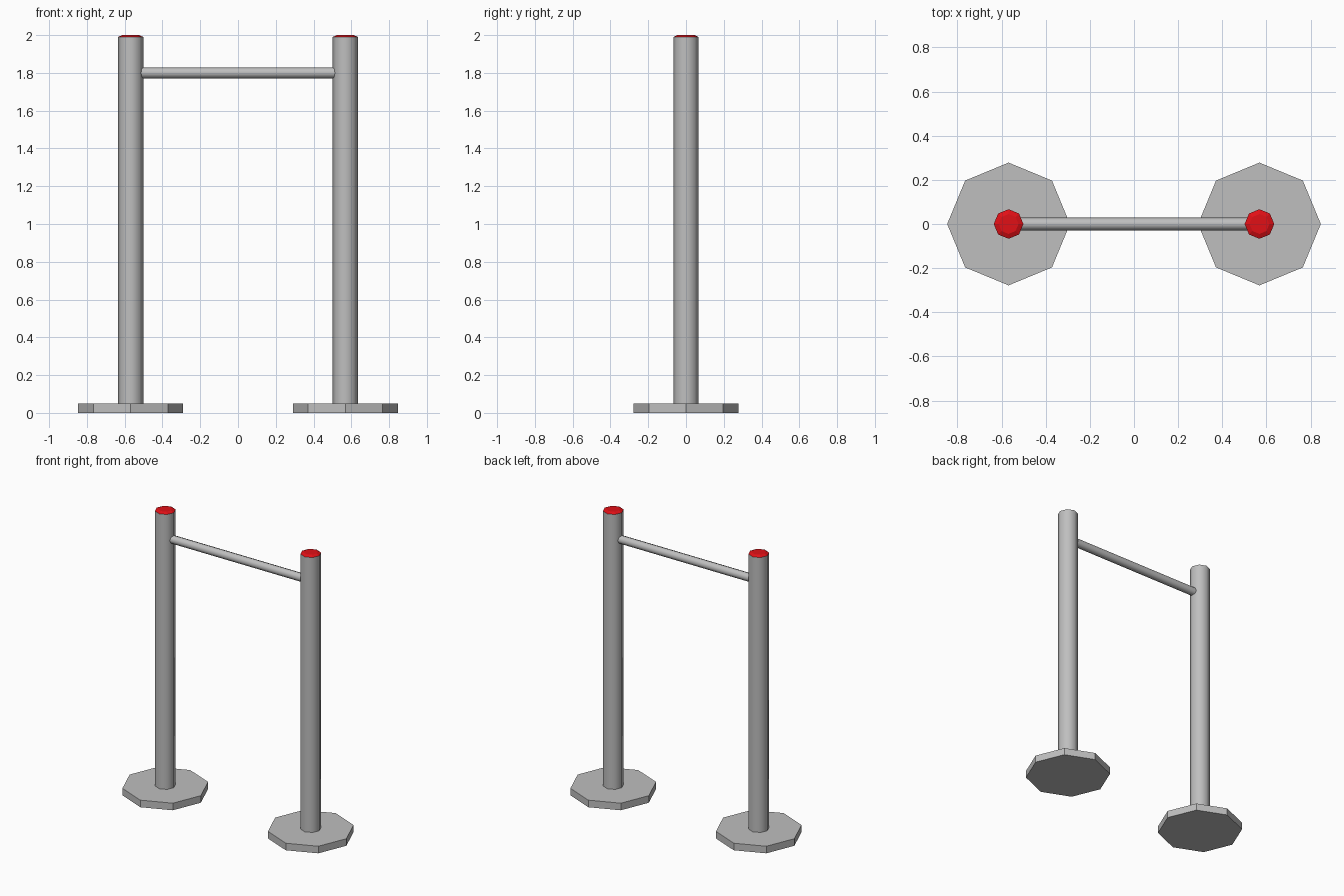
import bpy, math

if "Cube" in bpy.data.objects:
    bpy.data.objects.remove(bpy.data.objects["Cube"])

def material(name, rgb):
    m = bpy.data.materials.new(name)
    m.diffuse_color = (*rgb, 1)
    m.use_nodes = True
    m.node_tree.nodes["Principled BSDF"].inputs["Base Color"].default_value = m.diffuse_color
    return m

grey = material("steel grey", (0.52, 0.52, 0.52))
red = material("cap red", (0.75, 0.005, 0.008))

def cylinder(name, mat, loc, r, depth, sides=8, rot=(0, 0, 0), r_top=None, smooth=0):
    bpy.ops.mesh.primitive_cone_add(vertices=sides, radius1=r, radius2=r if r_top is None else r_top,
                                    depth=depth, location=loc, rotation=rot)
    ob = bpy.context.object
    ob.name = name
    ob.data.materials.append(mat)
    if smooth:
        bpy.ops.object.shade_smooth_by_angle(angle=math.radians(smooth))
    return ob

for side, x in (("left", -0.568), ("right", 0.568)):
    # octagonal foot plate
    cylinder(side + "_foot", grey, (x, 0, 0.025), 0.278, 0.05)
    # upright post
    cylinder(side + "_post", grey, (x, 0, 1.015), 0.067, 1.95, smooth=50)
    # shallow chamfered cap on the post
    cylinder(side + "_cap", red, (x, 0, 1.995), 0.067, 0.01, r_top=0.045)

# horizontal crossbar between the posts
cylinder("crossbar", grey, (0, 0, 1.8), 0.029, 1.12, rot=(0, math.pi / 2, 0), smooth=50)
